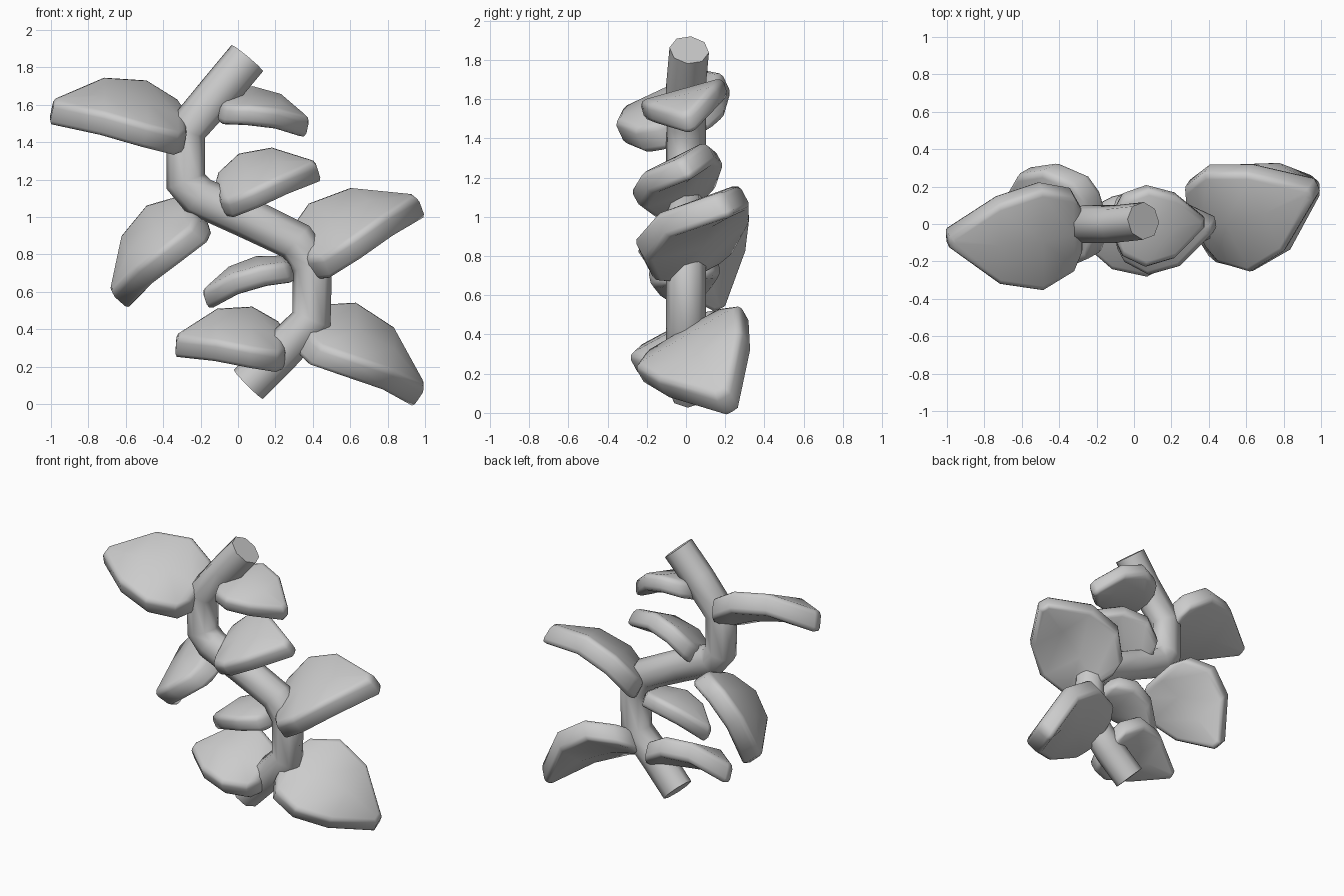
import bpy, bmesh, math
from mathutils import Vector

if "Cube" in bpy.data.objects:
    bpy.data.objects.remove(bpy.data.objects["Cube"])


def smooth(ob, angle):
    bpy.ops.object.select_all(action='DESELECT')
    ob.select_set(True)
    bpy.context.view_layer.objects.active = ob
    bpy.ops.object.shade_smooth_by_angle(angle=math.radians(angle))


# Winding stem: eight-sided tube along an S-shaped path
PATH = [(0.055, 0.105), (0.22, 0.27), (0.393, 0.45), (0.398, 0.74), (0.31, 0.87),
        (0.04, 1.0), (-0.21, 1.11), (-0.28, 1.19), (-0.28, 1.46), (-0.1, 1.67), (0.05, 1.85)]
curve = bpy.data.curves.new("stem", 'CURVE')
curve.dimensions = '3D'
curve.bevel_depth = 0.11
curve.bevel_resolution = 2
curve.use_fill_caps = True
spline = curve.splines.new('POLY')
spline.points.add(len(PATH) - 1)
for p, (x, z) in zip(spline.points, PATH):
    p.co = (x, 0, z, 1)
spline.points[0].co.y = spline.points[-1].co.y = 0.018
stem = bpy.data.objects.new("stem", curve)
bpy.context.collection.objects.link(stem)
bpy.context.view_layer.objects.active = stem
stem.select_set(True)
bpy.ops.object.convert(target='MESH')
stem = bpy.context.object
for vert in stem.data.vertices:
    vert.co.y *= 0.92
smooth(stem, 50)

# Leaf outline: position along the leaf, half width as a fraction of the maximum
OUTLINE = [(-0.04, 0.38), (0.04, 0.76), (0.3, 1.0), (0.64, 0.8), (1.02, 0.12)]


def leaf(name, base, tip, half, slope, arch, thick=0.14, belly=0.035):
    """Thick leaf, arched along its length and rolled so the back edge is raised."""
    base, tip = Vector(base), Vector(tip)
    axis = tip - base
    u = axis.normalized()
    side = Vector((0, 1, 0))
    side = (side - u * side.dot(u)).normalized()
    up = u.cross(side)
    if up.z < 0:
        up = -up
    roll = math.atan(slope)
    v = side * math.cos(roll) + up * math.sin(roll)
    n = up * math.cos(roll) - side * math.sin(roll)
    bm = bmesh.new()
    layers = []
    for h in (thick / 2, -thick / 2):
        rows = []
        for t, w in OUTLINE:
            c = base + axis * t + n * (h + arch * (1 - (2 * t - 0.95) ** 2))
            # the underside bellies out slightly along the middle
            sag = belly * w if h < 0 else 0
            rows.append([bm.verts.new(c + v * (s * w * half) - n * (sag * (1 - abs(s))))
                         for s in (-1, 0, 1)])
        layers.append(rows)
    top, bot = layers
    for i in range(len(OUTLINE) - 1):
        for j in (0, 1):
            for r in layers:
                bm.faces.new((r[i][j], r[i][j + 1], r[i + 1][j + 1], r[i + 1][j]))
        for j in (0, 2):
            bm.faces.new((top[i][j], top[i + 1][j], bot[i + 1][j], bot[i][j]))
    for i in (0, -1):
        for j in (0, 1):
            bm.faces.new((top[i][j], top[i][j + 1], bot[i][j + 1], bot[i][j]))
    bmesh.ops.recalc_face_normals(bm, faces=bm.faces)
    me = bpy.data.meshes.new(name)
    bm.to_mesh(me)
    bm.free()
    ob = bpy.data.objects.new(name, me)
    bpy.context.collection.objects.link(ob)
    smooth(ob, 60)
    bpy.ops.object.modifier_add(type='BEVEL')
    bev = ob.modifiers[-1]
    bev.width = 0.03
    bev.segments = 2
    bev.limit_method = 'ANGLE'
    bev.angle_limit = math.radians(60)
    # bevel goes before any smoothing modifier so the rounded rim shades softly
    ob.modifiers.move(len(ob.modifiers) - 1, 0)
    for edge in me.edges:
        edge.use_edge_sharp = False


# Leaves from top to bottom: base, tip, half width, roll slope, arch
leaf("leaf_top_left", (-0.31, -0.02, 1.46), (-0.98, -0.08, 1.575), 0.3, 0.46, 0.075)
leaf("leaf_top_right", (-0.08, 0, 1.58), (0.365, 0.01, 1.49), 0.22, 0.28, 0.055, 0.11)
leaf("leaf_upper_right", (-0.08, -0.02, 1.1), (0.415, -0.01, 1.255), 0.24, 0.53, 0.065, 0.12)
leaf("leaf_left", (-0.22, 0.04, 0.99), (-0.64, 0.14, 0.58), 0.295, 0.44, 0.085)
leaf("leaf_middle_right", (0.365, 0.02, 0.77), (0.95, 0.18, 1.07), 0.31, 0.52, 0.09)
leaf("leaf_middle_left", (0.27, 0, 0.72), (-0.17, 0, 0.57), 0.18, 0.18, 0.05, 0.11)
leaf("leaf_bottom_left", (0.23, -0.01, 0.29), (-0.32, -0.02, 0.325), 0.25, 0.54, 0.075, 0.13)
leaf("leaf_bottom_right", (0.38, 0.02, 0.365), (0.965, 0.2, 0.07), 0.31, 0.5, 0.105)
